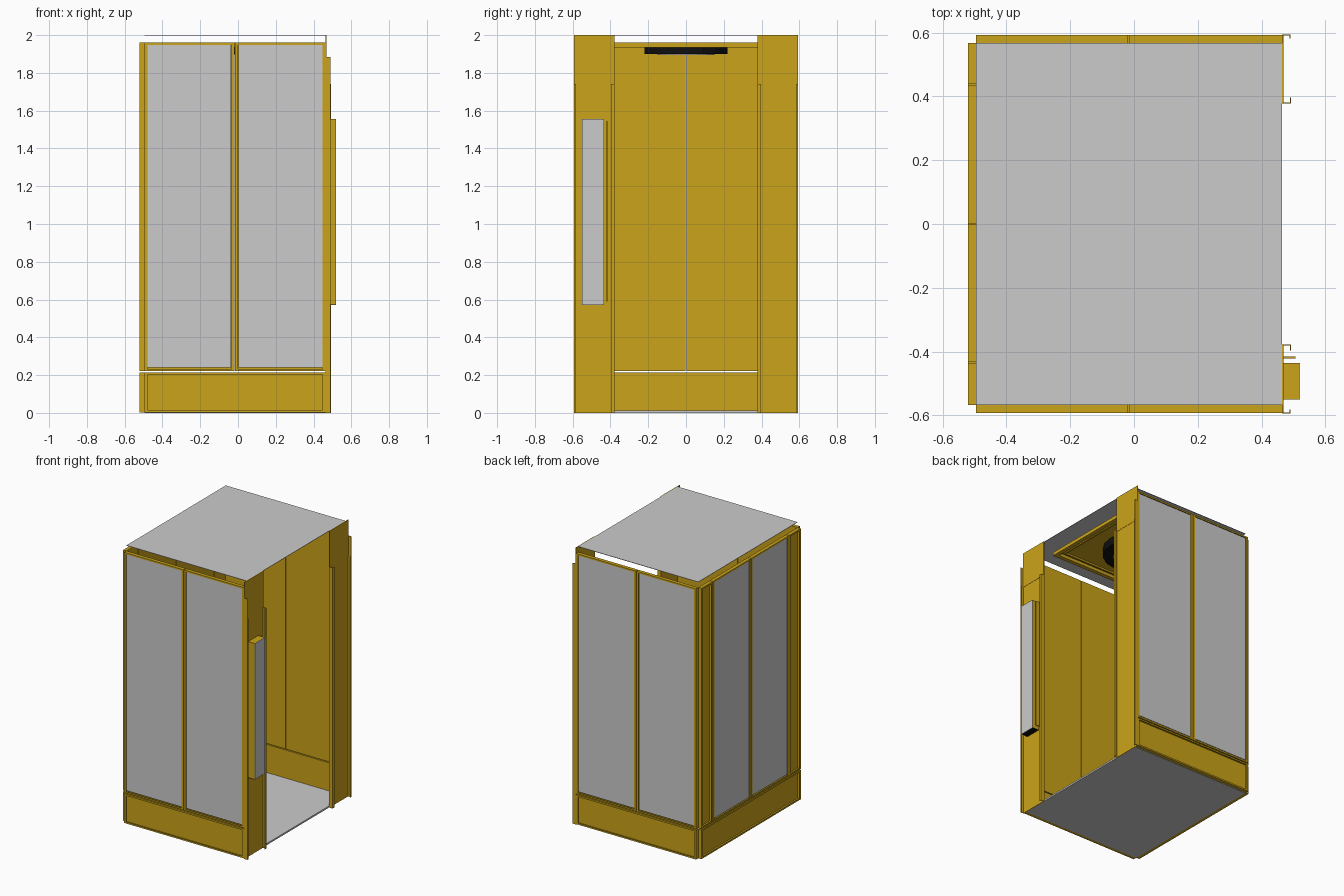
import bpy, bmesh, math
from mathutils import Vector

if "Cube" in bpy.data.objects:
    bpy.data.objects.remove(bpy.data.objects["Cube"])


def material(name, rgb):
    m = bpy.data.materials.new(name)
    m.diffuse_color = (*rgb, 1)
    m.use_nodes = True
    m.node_tree.nodes["Principled BSDF"].inputs["Base Color"].default_value = m.diffuse_color
    return m


GOLD = material("gold_steel", (0.60, 0.37, 0.01))
BLACK = material("black", (0.005, 0.005, 0.005))
T = 0.003  # sheet thickness


def build(name, boxes, mat=None):
    """One object from axis-aligned boxes given as (corner, opposite corner)."""
    bm = bmesh.new()
    for p, q in boxes:
        p, q = Vector(p), Vector(q)
        r = bmesh.ops.create_cube(bm, size=1)
        for v in r["verts"]:
            v.co = Vector((p[i] + q[i]) / 2 + v.co[i] * abs(q[i] - p[i]) for i in range(3))
    return finish(name, bm, mat)


def finish(name, bm, mat=None):
    me = bpy.data.meshes.new(name)
    bm.to_mesh(me)
    bm.free()
    ob = bpy.data.objects.new(name, me)
    bpy.context.collection.objects.link(ob)
    if mat:
        me.materials.append(mat)
    return ob


# Wall mappings: (distance along wall, height, outward depth) -> xyz
def left_side(a, z, d):
    return (a, -0.567 - d, z)


def right_side(a, z, d):
    return (a, 0.567 + d, z)


def rear(a, z, d):
    return (-0.495 - d, a, z)


def tray(name, wall, a0, a1, z0, z1, padded=False, depth=0.026, lip=0.016):
    """Folded sheet panel: skin, four flanges and returned lips, optional grey pad."""
    def bx(a, b, c, d, e, f):
        return wall(a, c, e), wall(b, d, f)
    boxes = [bx(a0, a1, z0, z1, 0, T)]
    for lo, hi, s in ((a0, a0 + T, 1), (a1 - T, a1, -1)):
        edge = lo if s > 0 else hi
        boxes += [bx(lo, hi, z0, z1, T, depth),
                  bx(edge, edge + s * lip, z0, z1, depth - T, depth)]
    for lo, hi, s in ((z0, z0 + T, 1), (z1 - T, z1, -1)):
        edge = lo if s > 0 else hi
        boxes += [bx(a0 + T, a1 - T, lo, hi, T, depth - T),
                  bx(a0 + lip, a1 - lip, edge, edge + s * lip * 0.7, depth - T, depth)]
    build(name, boxes, GOLD)
    if padded:
        g = lip + 0.001
        build(name + "_pad", [bx(a0 + g, a1 - g, z0 + g, z1 - g * 0.7, T, depth - 0.004)])


# Side walls: kick panel below two tall padded panels
for label, wall in (("left", left_side), ("right", right_side)):
    tray(label + "_kick_panel", wall, -0.495, 0.464, 0.003, 0.215)
    tray(label + "_wall_panel_rear", wall, -0.495, -0.019, 0.222, 1.96, True)
    tray(label + "_wall_panel_front", wall, -0.015, 0.464, 0.222, 1.96, True)

# Rear wall: narrow corner panels around two wide padded ones
tray("rear_kick_panel", rear, -0.567, 0.567, 0.003, 0.215)
tray("rear_corner_panel_left", rear, -0.567, -0.435, 0.222, 1.96)
tray("rear_wall_panel_left", rear, -0.431, -0.002, 0.222, 1.96, True)
tray("rear_wall_panel_right", rear, 0.002, 0.435, 0.222, 1.96, True)
tray("rear_corner_panel_right", rear, 0.439, 0.567, 0.222, 1.96)

# Floor and roof sheets
build("floor", [((-0.495, -0.567, 0), (0.464, 0.567, 0.012))])
build("roof", [((-0.495, -0.567, 1.997), (0.464, 0.567, 2.0))])

# Suspended ceiling: flat sheet with stepped rim hanging below
boxes = [((-0.40, -0.40, 1.957), (0.37, 0.40, 1.96))]
for x0, x1, y, w, z in ((-0.40, 0.37, 0.40, 0.03, 1.935), (-0.35, 0.32, 0.35, 0.012, 1.945)):
    for s in (-1, 1):
        boxes.append(((x0, s * y, z), (x1, s * (y - w), 1.957)))
    boxes.append(((x0, -y + w, z), (x0 + w, y - w, 1.957)))
    boxes.append(((x1 - w, -y + w, z), (x1, y - w, 1.957)))
build("ceiling", boxes, GOLD)

# Ceiling lamp: dark ring with grey lens
for name, r, z, h, mat in (("lamp_ring", 0.22, 1.93, 0.06, BLACK), ("lamp_lens", 0.15, 1.898, 0.006, None)):
    bm = bmesh.new()
    bmesh.ops.create_cone(bm, cap_ends=True, segments=16, radius1=r, radius2=r, depth=h)
    bmesh.ops.translate(bm, verts=bm.verts, vec=(-0.015, 0, z))
    finish(name, bm, mat)

# Door columns: flat web with outward flanges and returned lips
for label, s in (("left", -1), ("right", 1)):
    build(label + "_door_column", [
        ((0.464, s * 0.378, 0), (0.467, s * 0.594, 2.0)),
        ((0.467, s * 0.378, 1.74), (0.469, s * 0.594, 2.0)),
        ((0.467, s * 0.378, 0), (0.492, s * 0.381, 1.74)),
        ((0.489, s * 0.381, 0), (0.492, s * 0.397, 1.74)),
        ((0.467, s * 0.591, 0), (0.490, s * 0.594, 1.885)),
        ((0.487, s * 0.582, 0), (0.490, s * 0.591, 1.74)),
    ], GOLD)

# Control panel housing on the left column, grey face and dark underside
build("control_box", [((0.467, -0.55, 0.574), (0.517, -0.435, 1.555))], GOLD)
build("control_box_face", [((0.517, -0.55, 0.571), (0.52, -0.435, 1.555))])
build("control_box_underside", [((0.467, -0.55, 0.571), (0.517, -0.435, 0.574))], BLACK)
build("control_box_hinge_plate", [((0.467, -0.421, 0.59), (0.506, -0.416, 1.545))], GOLD)
